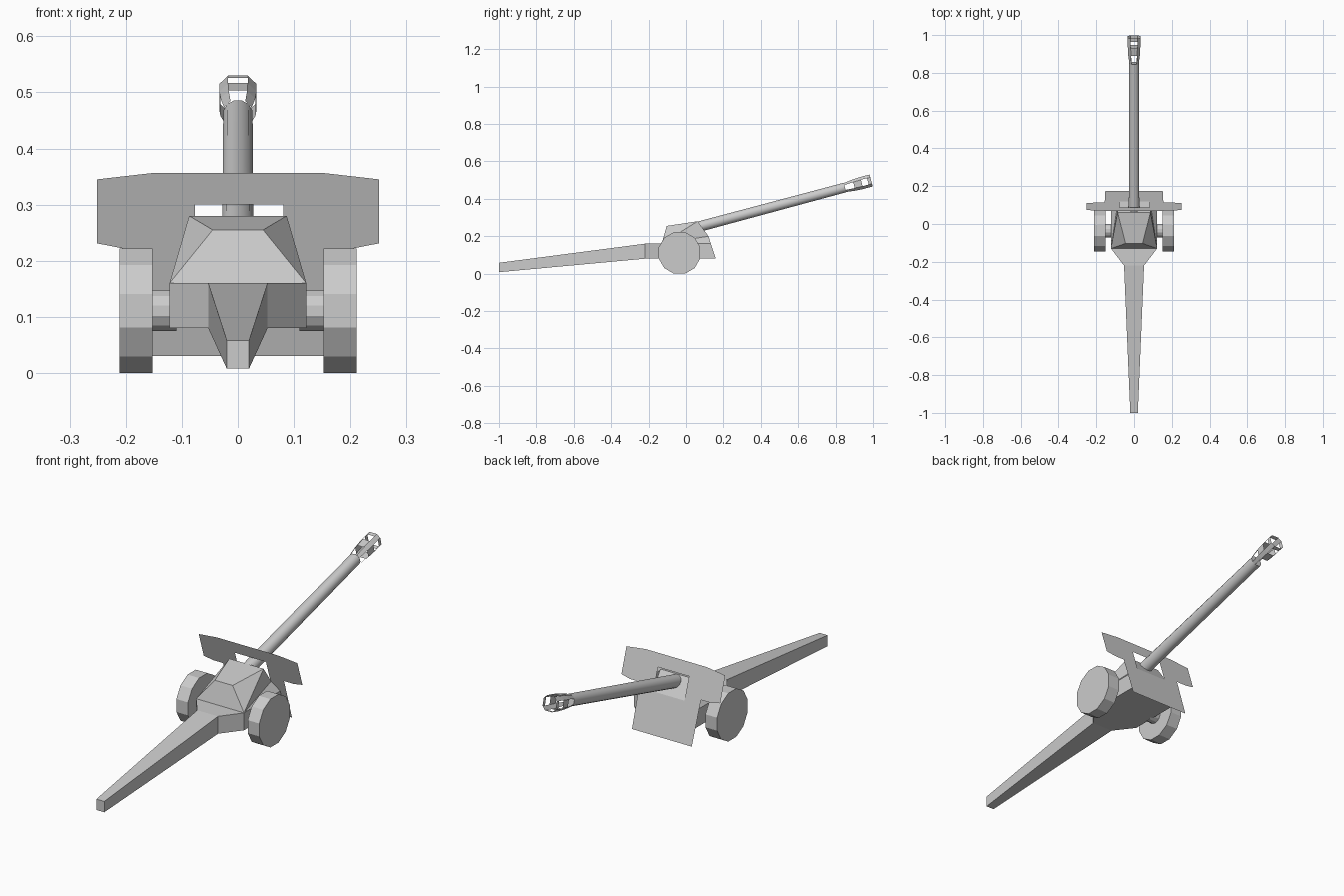
import bpy, bmesh, math
from mathutils import Vector

if "Cube" in bpy.data.objects:
    bpy.data.objects.remove(bpy.data.objects["Cube"])

TILT = math.radians(15)
AIM = Vector((0, math.cos(TILT), math.sin(TILT)))
UP = Vector((0, -math.sin(TILT), math.cos(TILT)))
MUZZLE = Vector((0, 0.99, 0.498))


def finish(name, bm, smooth=False):
    bmesh.ops.remove_doubles(bm, verts=bm.verts, dist=1e-5)
    bmesh.ops.recalc_face_normals(bm, faces=bm.faces)
    mesh = bpy.data.meshes.new(name)
    bm.to_mesh(mesh)
    bm.free()
    obj = bpy.data.objects.new(name, mesh)
    bpy.context.collection.objects.link(obj)
    if smooth:
        bpy.ops.object.select_all(action='DESELECT')
        obj.select_set(True)
        bpy.context.view_layer.objects.active = obj
        bpy.ops.object.shade_smooth_by_angle(angle=math.radians(35))
    return obj


def loft(name, rings, cap_start=True, cap_end=True, keep=None, smooth=False):
    """Skin a list of point rings; keep(band, side) can leave openings."""
    bm = bmesh.new()
    loops = [[bm.verts.new(p) for p in ring] for ring in rings]
    n = len(loops[0])
    for b in range(len(loops) - 1):
        for i in range(n):
            if keep is None or keep(b, i):
                j = (i + 1) % n
                bm.faces.new((loops[b][i], loops[b][j], loops[b + 1][j], loops[b + 1][i]))
    if cap_start:
        bm.faces.new(loops[0])
    if cap_end:
        bm.faces.new(loops[-1])
    return finish(name, bm, smooth)


def box_ring(y_low, y_top, half, low, top):
    return [(-half, y_low, low), (half, y_low, low), (half, y_top, top), (-half, y_top, top)]


def wheel_ring(x, apothem, n=12):
    r = apothem / math.cos(math.pi / n)
    angles = [2 * math.pi * (i + 0.5) / n for i in range(n)]
    return [(x, -0.035 + r * math.sin(a), 0.111 + r * math.cos(a)) for a in angles]


def bore_ring(back, r, angles):
    c = MUZZLE - AIM * back
    return [c + Vector((r * math.sin(a), 0, 0)) + UP * (r * math.cos(a)) for a in angles]


# Trail and carriage hull, which ends against the sloping shield
loft("trail", [box_ring(-1, -1, 0.02, 0.008, 0.058),
               box_ring(-0.22, -0.22, 0.053, 0.08, 0.16)], cap_end=False)
loft("carriage_hull", [box_ring(-0.22, -0.22, 0.053, 0.08, 0.16),
                       box_ring(-0.13, -0.13, 0.122, 0.08, 0.16),
                       box_ring(0.159, 0.133, 0.122, 0.08, 0.16)], cap_start=False)

# Faceted gun cradle
bm = bmesh.new()
half = [(0.122, -0.13, 0.16), (0.045, -0.103, 0.255), (0.087, 0.062, 0.28),
        (0.085, 0.12, 0.2), (0.122, 0.133, 0.16)]
right = [bm.verts.new(p) for p in half]
left = [bm.verts.new((-x, y, z)) for x, y, z in half]
for i in range(4):
    bm.faces.new((right[i], right[i + 1], left[i + 1], left[i]))
for side in (right, left):
    for i in range(1, 4):
        bm.faces.new((side[0], side[i], side[i + 1]))
finish("gun_cradle", bm)

# Wheels and axle stubs
for s, label in ((1, "right"), (-1, "left")):
    loft(label + "_wheel", [wheel_ring(s * 0.152, 0.111), wheel_ring(s * 0.211, 0.111)])
    loft(label + "_axle", [wheel_ring(s * 0.11, 0.036), wheel_ring(s * 0.152, 0.036)], False, False)


# Thin sloping shield with an opening for the barrel
def on_shield(x, z):
    return (x, 0.07 + (0.356 - z) * 0.323, z)


bm = bmesh.new()
panels = [
    [(-0.155, 0.356), (0.155, 0.356), (0.155, 0.3), (0.081, 0.3), (-0.077, 0.3), (-0.155, 0.3)],
    [(-0.155, 0.3), (-0.077, 0.3), (-0.077, 0.197), (-0.155, 0.197), (-0.155, 0.222)],
    [(0.155, 0.3), (0.081, 0.3), (0.081, 0.197), (0.155, 0.197), (0.155, 0.222)],
    [(-0.155, 0.197), (-0.077, 0.197), (0.081, 0.197), (0.155, 0.197), (0.152, 0.03), (-0.152, 0.03)],
]
for s in (1, -1):
    panels.append([(s * x, z) for x, z in ((0.155, 0.356), (0.251, 0.345), (0.251, 0.231),
                                           (0.205, 0.222), (0.155, 0.222), (0.155, 0.3))])
for panel in panels:
    bm.faces.new([bm.verts.new(on_shield(x, z)) for x, z in panel])
finish("shield", bm)

# Barrel
round_angles = [2 * math.pi * (i + 0.5) / 12 for i in range(12)]
loft("barrel", [bore_ring(0.975, 0.029, round_angles),
                bore_ring(0.145, 0.027, round_angles)], smooth=True)

# Slotted muzzle brake: alternate sides are open in two of the bands
slots = [math.radians(q * 90 + a) for q in range(4) for a in (-28, 28)]
loft("muzzle_brake", [bore_ring(0.145, 0.028, slots), bore_ring(0.095, 0.035, slots),
                      bore_ring(0.052, 0.0375, slots), bore_ring(0.018, 0.0375, slots),
                      bore_ring(0.0, 0.0375, slots)],
     False, False, keep=lambda band, side: band in (1, 3) or side % 2 == 1)
